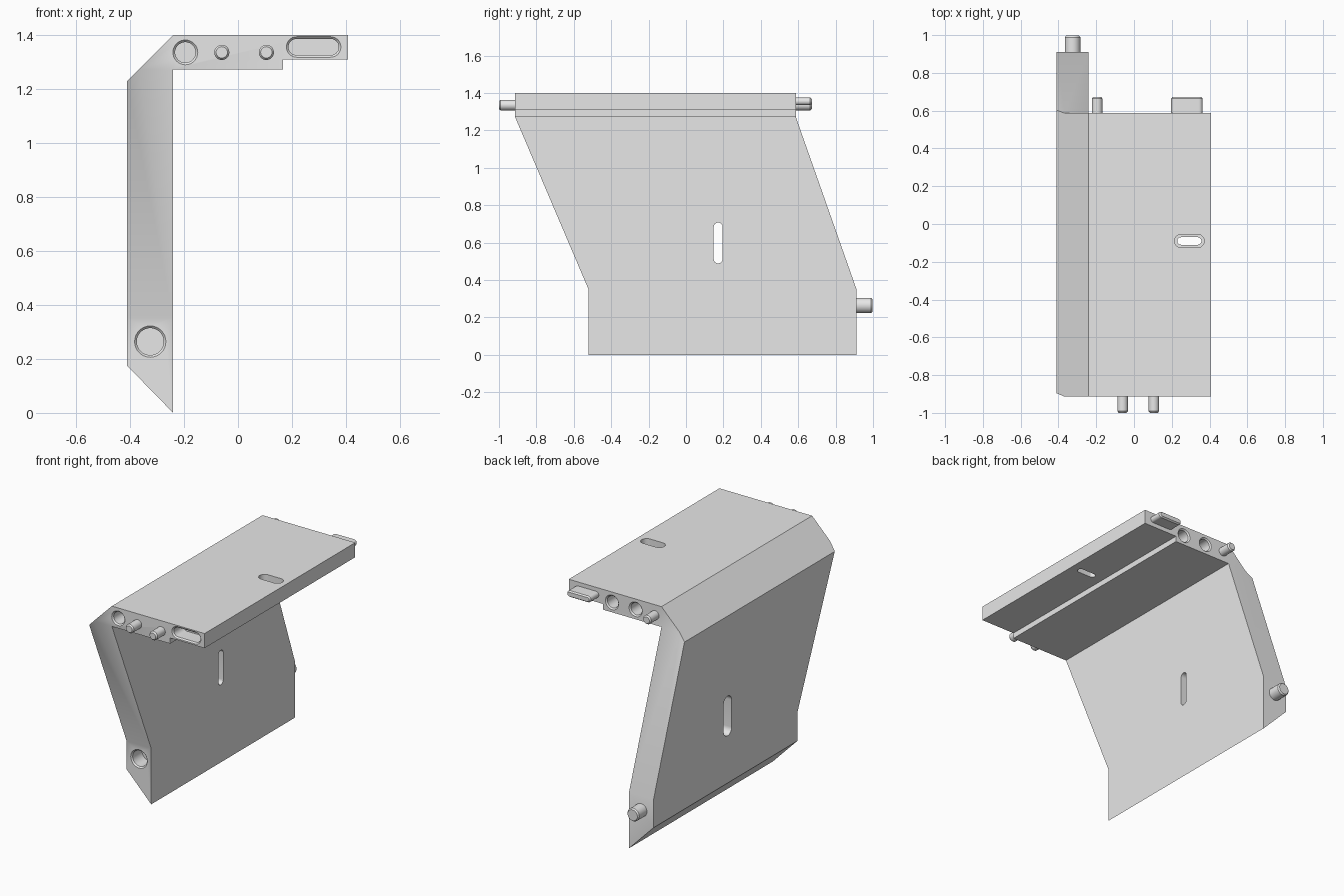
import bpy, bmesh, math
from mathutils import Vector

cube = bpy.data.objects.get("Cube")
if cube:
    bpy.data.objects.remove(cube, do_unlink=True)

grey = bpy.data.materials.new("plain grey")
grey.use_nodes = True
colour = (0.8, 0.8, 0.8, 1)
grey.diffuse_color = colour
grey.node_tree.nodes["Principled BSDF"].inputs["Base Color"].default_value = colour

PLACE = {
    "x": lambda u, v, t: Vector((t, u, v)),
    "y": lambda u, v, t: Vector((u, t, v)),
    "z": lambda u, v, t: Vector((u, v, t)),
}


def loft(name, axis, sections):
    """Solid through a list of (depth, outline) sections along an axis."""
    bm = bmesh.new()
    rings = [[bm.verts.new(PLACE[axis](u, v, t)) for u, v in pts] for t, pts in sections]
    n = len(rings[0])
    for a, b in zip(rings, rings[1:]):
        for i in range(n):
            j = (i + 1) % n
            bm.faces.new((a[i], a[j], b[j], b[i]))
    bm.faces.new(rings[0])
    bm.faces.new(rings[-1])
    bmesh.ops.recalc_face_normals(bm, faces=bm.faces)
    mesh = bpy.data.meshes.new(name)
    bm.to_mesh(mesh)
    bm.free()
    mesh.materials.append(grey)
    obj = bpy.data.objects.new(name, mesh)
    bpy.context.collection.objects.link(obj)
    return obj


def oblong(u, v, r, half=0, upright=False, steps=16):
    """Circle, or rounded slot when half (straight half length) is set."""
    pts = []
    for end in (0, 1):
        count = steps + 1 if half else steps
        for k in range(count):
            a = -math.pi / 2 + math.pi * (end + k / steps)
            p, q = half * (1 - 2 * end) + r * math.cos(a), r * math.sin(a)
            pts.append((u - q, v + p) if upright else (u + p, v + q))
    return pts


def rod(name, axis, u, v, sections, half=0, upright=False):
    return loft(name, axis, [(t, oblong(u, v, r, half, upright)) for t, r in sections])


def peg(name, u, v, face, out, r, half=0):
    """Peg with a bevelled tip standing on a front or back face."""
    return rod(name, "y", u, v, [(face - out * 0.01, r), (face + out * 0.077, r),
                                 (face + out * 0.086, r - 0.007)], half)


def socket(u, v, face, out, r, half=0):
    """Cutter for a blind hole with a bevelled mouth."""
    return rod("socket_cutter", "y", u, v, [(face + out * 0.01, r + 0.018),
               (face - out * 0.008, r), (face - out * 0.1, r)], half)


def combine(obj, other, operation):
    """Apply a boolean and remove its cutter."""
    mod = obj.modifiers.new(operation, "BOOLEAN")
    mod.operation = operation
    mod.solver = "EXACT"
    mod.object = other
    bpy.context.view_layer.update()
    deps = bpy.context.evaluated_depsgraph_get()
    mesh = bpy.data.meshes.new_from_object(obj.evaluated_get(deps))
    obj.modifiers.clear()
    obj.data = mesh
    bpy.data.objects.remove(other, do_unlink=True)


FRONT, BACK = -0.914, 0.587
WALL_FRONT, WALL_BACK = -0.522, 0.911
PIN_Z, WALL_X, WALL_Z = 1.335, -0.325, 0.264

# Bracket: angled cross-section trimmed by the side outline
section = [(-0.24, 0), (-0.24, 1.272), (0.167, 1.272), (0.167, 1.308), (0.407, 1.308),
           (0.407, 1.4), (-0.24, 1.4), (-0.411, 1.228), (-0.411, 0.175)]
side = [(WALL_FRONT, -0.1), (WALL_BACK, -0.1), (WALL_BACK, 0.352), (BACK, 1.272),
        (BACK, 1.5), (FRONT, 1.5), (FRONT, 1.272), (WALL_FRONT, 0.352)]
bracket = loft("bracket", "y", [(-1.1, section), (1.1, section)])
trim = loft("side_trim", "x", [(-0.6, side), (0.6, side)])
combine(bracket, trim, "INTERSECT")

# Round and long sockets in the end faces
cutters = [
    socket(-0.195, PIN_Z, FRONT, -1, 0.038),
    socket(0.28, 1.355, FRONT, -1, 0.03, 0.063),
    socket(WALL_X, WALL_Z, WALL_FRONT, -1, 0.05),
    socket(-0.06, PIN_Z, BACK, 1, 0.038),
    socket(0.105, PIN_Z, BACK, 1, 0.038),
]
# Stepped through slots in the shelf and the wall
cutters.append(rod("shelf_slot_cutter", "z", 0.293, -0.09,
                   [(1.2, 0.02), (1.35, 0.02), (1.35, 0.035), (1.5, 0.035)], 0.044))
cutters.append(rod("wall_slot_cutter", "x", 0.172, 0.598,
                   [(-0.1, 0.024), (-0.3, 0.024), (-0.3, 0.04), (-0.5, 0.04)], 0.085, True))
for cutter in cutters:
    combine(bracket, cutter, "DIFFERENCE")

# Locating pegs that match the sockets
parts = [
    bracket,
    peg("front_peg_right", -0.06, PIN_Z, FRONT, -1, 0.028),
    peg("front_peg_left", 0.105, PIN_Z, FRONT, -1, 0.028),
    peg("back_peg", -0.195, PIN_Z, BACK, 1, 0.028),
    peg("back_tab", 0.28, 1.355, BACK, 1, 0.02, 0.063),
    peg("wall_peg", WALL_X, WALL_Z, WALL_BACK, 1, 0.041),
]

# Smooth round surfaces, keep hard edges crisp
bpy.context.view_layer.update()
bpy.ops.object.select_all(action="DESELECT")
for part in parts:
    part.select_set(True)
bpy.context.view_layer.objects.active = bracket
bpy.ops.object.shade_smooth_by_angle(angle=math.radians(30))
